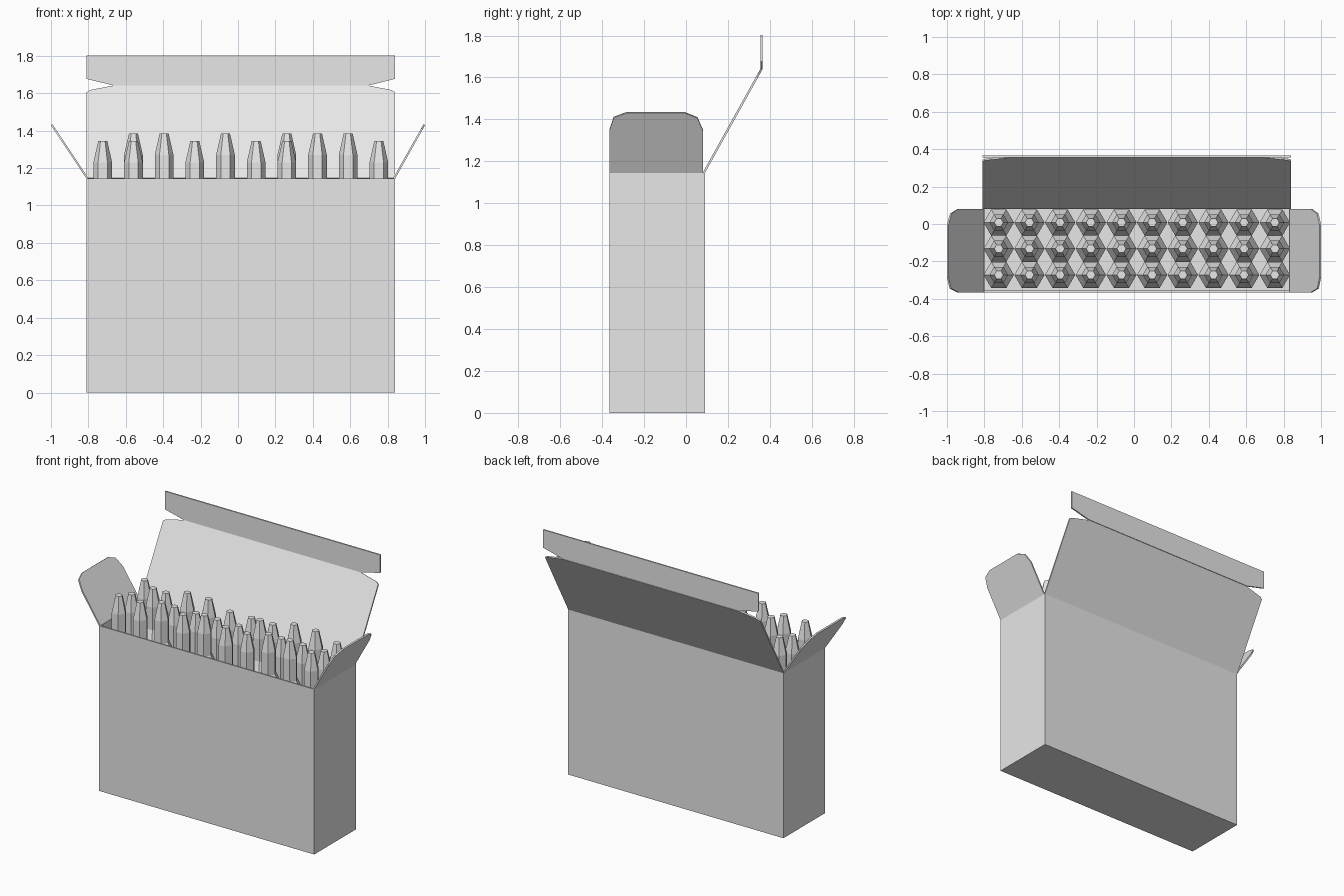
import bpy
import bmesh
from math import cos, sin, pi

if "Cube" in bpy.data.objects:
    bpy.data.objects.remove(bpy.data.objects["Cube"], do_unlink=True)

grey = bpy.data.materials.new("plain_grey")
grey.use_nodes = True
grey.diffuse_color = (0.8, 0.8, 0.8, 1)
grey.node_tree.nodes["Principled BSDF"].inputs["Base Color"].default_value = (0.8, 0.8, 0.8, 1)

LEFT, RIGHT = -0.81, 0.84      # box sides in x
FRONT, BACK = -0.365, 0.09     # box sides in y
RIM = 1.145                    # top edge of the box
FOLD, TOP = 1.64, 1.802        # lid crease and tuck edge
CARD = 0.01                    # card thickness


def add_object(name, bm):
    bmesh.ops.recalc_face_normals(bm, faces=bm.faces)
    mesh = bpy.data.meshes.new(name)
    bm.to_mesh(mesh)
    bm.free()
    mesh.materials.append(grey)
    obj = bpy.data.objects.new(name, mesh)
    bpy.context.collection.objects.link(obj)
    return obj


def card(obj, offset=0):
    mod = obj.modifiers.new("card_thickness", "SOLIDIFY")
    mod.thickness = CARD
    mod.offset = offset
    mod.use_even_offset = True


def panel(name, points):
    bm = bmesh.new()
    bm.faces.new([bm.verts.new(p) for p in points])
    card(add_object(name, bm))


# Open box, thickened inwards
bm = bmesh.new()
bmesh.ops.create_cube(bm, size=1)
for v in bm.verts:
    v.co.x = RIGHT if v.co.x > 0 else LEFT
    v.co.y = BACK if v.co.y > 0 else FRONT
    v.co.z = RIM if v.co.z > 0 else 0
bmesh.ops.recalc_face_normals(bm, faces=bm.faces)
lid_faces = [f for f in bm.faces if f.normal.z > 0.5]
bmesh.ops.delete(bm, geom=lid_faces, context="FACES_ONLY")
mesh = bpy.data.meshes.new("box")
bm.to_mesh(mesh)
bm.free()
mesh.materials.append(grey)
box = bpy.data.objects.new("box", mesh)
bpy.context.collection.objects.link(box)
card(box, -1)

# Side flaps with clipped corners, leaning outwards
flap = [(FRONT, RIM), (FRONT, 1.35), (-0.345, 1.41), (-0.285, 1.432),
        (-0.005, 1.432), (0.055, 1.408), (0.08, 1.35), (0.08, RIM)]
for name, hinge, tip in (("right_flap", LEFT + 0.005, -0.996),
                         ("left_flap", RIGHT - 0.005, 0.996)):
    lean = (tip - hinge) / (1.432 - RIM)
    panel(name, [(hinge + (z - RIM) * lean, y, z) for y, z in flap])

# Lid and tuck flap: half outlines as (inset from side, height), mirrored
lid_half = [(0, RIM), (0, 1.603), (0.02, 1.615), (0.15, FOLD)]
tuck_half = [(0.15, FOLD), (0, 1.677), (0, TOP)]
lid_lean = (0.36 - 0.085) / (FOLD - RIM)
for name, half in (("lid", lid_half), ("tuck_flap", tuck_half)):
    outline = [(LEFT + i, z) for i, z in half]
    outline += [(RIGHT - i, z) for i, z in reversed(half)]
    panel(name, [(x, 0.085 + (min(z, FOLD) - RIM) * lid_lean, z) for x, z in outline])


# Six-sided crayons: wide body, shoulder, neck and blunt tip
def crayon(name, x, y, top):
    rings = [(0.081, CARD), (0.081, top - 0.34), (0.05, top - 0.27),
             (0.05, top - 0.115), (0.024, top)]
    bm = bmesh.new()
    loops = [[bm.verts.new((x + r * cos(k * pi / 3), y + r * sin(k * pi / 3), z))
              for k in range(6)] for r, z in rings]
    for low, high in zip(loops, loops[1:]):
        for k in range(6):
            n = (k + 1) % 6
            bm.faces.new((low[k], low[n], high[n], high[k]))
    bm.faces.new(loops[0])
    bm.faces.new(loops[-1])
    add_object(name, bm)


tops = {"T": 1.385, "S": 1.345, "L": 1.302}
rows = [("front", -0.272, "SSTSTSSTTS"),
        ("middle", -0.132, "LTLLLLTLLL"),
        ("back", 0.008, "SLSSLLLSSL")]
for row, y, heights in rows:
    for i, h in enumerate(heights):
        crayon(f"{row}_crayon_{i + 1}", -0.723 + i * 0.164, y, tops[h])
